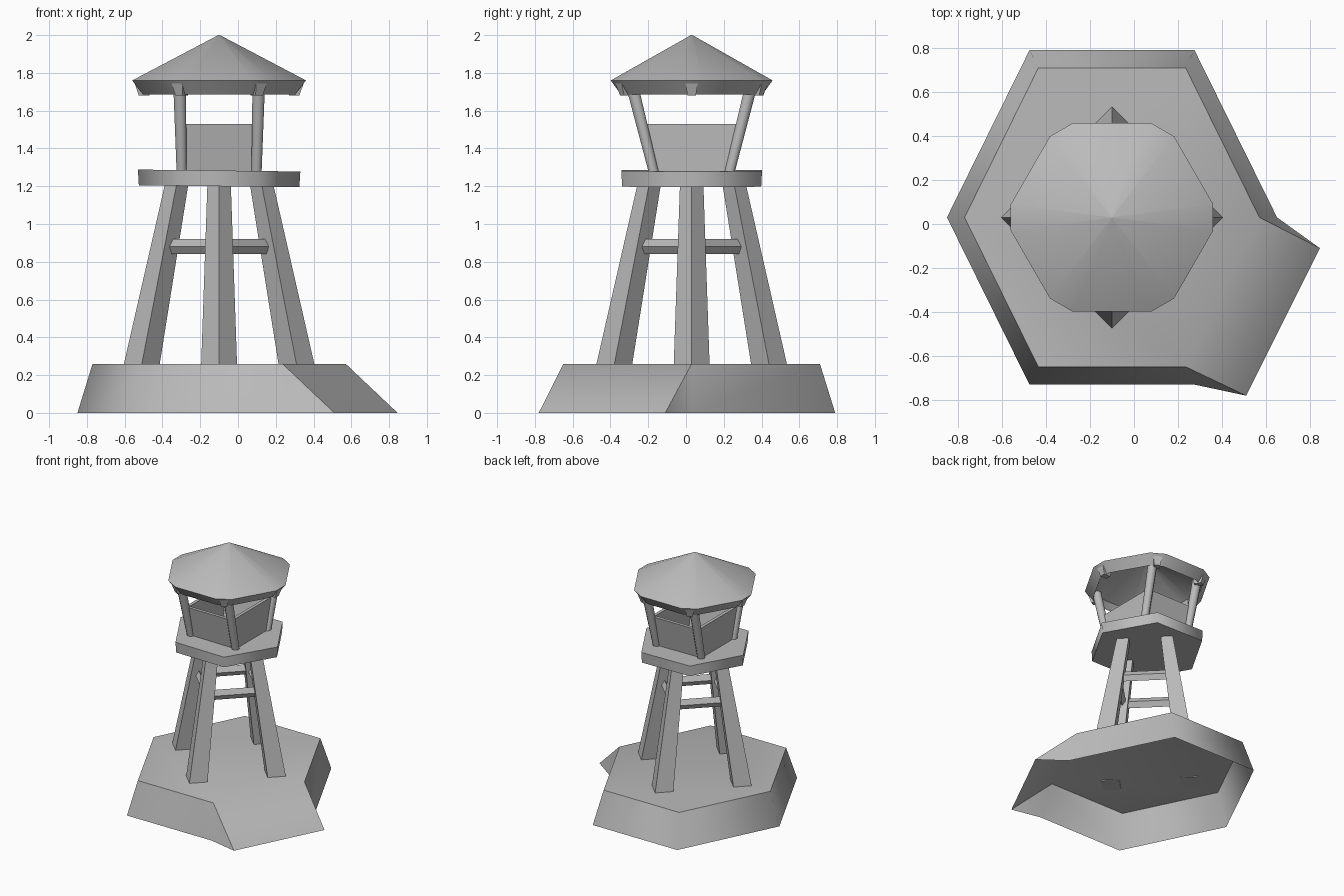
import bpy, math

if "Cube" in bpy.data.objects:
    bpy.data.objects.remove(bpy.data.objects["Cube"])

CX, CY = -0.10, 0.03          # tower axis
stone = bpy.data.materials.new("grey")
stone.diffuse_color = (0.5, 0.5, 0.5, 1)
stone.use_nodes = True
stone.node_tree.nodes["Principled BSDF"].inputs["Base Color"].default_value = stone.diffuse_color


def add_mesh(name, verts, faces, smooth=None):
    me = bpy.data.meshes.new(name)
    me.from_pydata(verts, [], faces)
    me.materials.append(stone)
    ob = bpy.data.objects.new(name, me)
    bpy.context.collection.objects.link(ob)
    bpy.ops.object.select_all(action='DESELECT')
    ob.select_set(True)
    bpy.context.view_layer.objects.active = ob
    bpy.ops.object.mode_set(mode='EDIT')
    bpy.ops.mesh.select_all(action='SELECT')
    bpy.ops.mesh.normals_make_consistent(inside=False)
    bpy.ops.object.mode_set(mode='OBJECT')
    if smooth:
        bpy.ops.object.shade_smooth_by_angle(angle=math.radians(smooth))
    return ob


def ring(angles, r, z, sy=1.0, x=CX, y=CY):
    return [(x + r * math.cos(math.radians(a)),
             y + r * sy * math.sin(math.radians(a)), z) for a in angles]


def loft(name, rings, bottom=True, top=True, closed=False, smooth=None):
    n = len(rings[0])
    verts = [v for r in rings for v in r]
    m = len(rings)
    faces = []
    for k in range(m if closed else m - 1):
        a, b = k * n, ((k + 1) % m) * n
        faces += [(a + i, a + (i + 1) % n, b + (i + 1) % n, b + i) for i in range(n)]
    if bottom and not closed:
        faces.append(tuple(reversed(range(n))))
    if top and not closed:
        faces.append(tuple(range((m - 1) * n, m * n)))
    return add_mesh(name, verts, faces, smooth)


hexa = [60 * i for i in range(6)]
diamond = [0, 90, 180, 270]

# hollow base mound, with one side pulled out as a ramp (between 300 and 0 degrees)
foot = ring(hexa, 0.75, 0.0, 1.17)
deck = ring(hexa, 0.67, 0.26, 1.17)
ramp = [(0.51, -0.78, 0.0), (0.845, -0.11, 0.0)]
faces = [(i, i + 1, i + 7, i + 6) for i in range(5)]
faces += [tuple(range(6, 12)), (12, 13, 6, 11), (5, 12, 11), (13, 0, 6)]
add_mesh("base", foot + deck + ramp, faces, 62)

# four leaning legs with diamond section
for label, a in zip(("right", "back", "left", "front"), diamond):
    c, s = math.cos(math.radians(a)), math.sin(math.radians(a))
    sections = [ring(diamond, w, z, 1, CX + d * c, CY + d * s)
                for d, w, z in ((0.41, 0.095, 0.255), (0.225, 0.062, 1.21))]
    loft(label + "_leg", sections)

# ring of four crossbars between the legs
loft("crossbars", [ring(diamond, r, z) for r, z in
                   ((0.31, 0.88), (0.278, 0.92), (0.24, 0.88), (0.278, 0.84))], closed=True)

# platform, very slightly tilted
slab = loft("platform", [ring(hexa, 0.425, 1.20), ring(hexa, 0.43, 1.283)], smooth=62)
for v in slab.data.vertices:
    v.co.z -= 0.012 * (v.co.x - CX)

# parapet walls, flaring outward to front and back
def rect(hx, hy, z):
    return [(CX + sx * hx, CY + sy * hy, z) for sx, sy in ((1, 1), (-1, 1), (-1, -1), (1, -1))]


loft("parapet", [rect(0.205, 0.205, 1.27), rect(0.21, 0.26, 1.53),
                 rect(0.185, 0.235, 1.53), rect(0.18, 0.18, 1.27)], closed=True)

# four roof posts leaning outward
octa = [22.5 + 45 * i for i in range(8)]
for sx, lx in ((-1, "left"), (1, "right")):
    for sy, ly in ((-1, "front"), (1, "back")):
        loft(f"{ly}_{lx}_post",
             [ring(octa, w, z, 1, CX + sx * x, CY + sy * y) for x, y, z, w in
              ((0.198, 0.20, 1.27, 0.029), (0.21, 0.32, 1.75, 0.036))], smooth=50)

# hollow roof: clipped hexagon eaves, sloped fascia, open inside
clipped = [a + d for a in hexa for d in (-7.4, 7.4)]
loft("roof", [ring(clipped, 0.004, 1.96), ring(clipped, 0.385, 1.745),
              ring(clipped, 0.405, 1.685), ring(clipped, 0.464, 1.76),
              ring(clipped, 0.004, 2.0)], smooth=40)

# small brackets under the roof corners
for i, a in enumerate(hexa):
    c, s = math.cos(math.radians(a)), math.sin(math.radians(a))
    sections = [[(CX + r * c - t * s, CY + r * s + t * c, z)
                 for r, t in ((ri, -w), (ro, -w), (ro, w), (ri, w))]
                for ri, ro, w, z in ((0.37, 0.425, 0.022, 1.68), (0.36, 0.452, 0.035, 1.758))]
    loft(f"roof_bracket_{i + 1}", sections)
